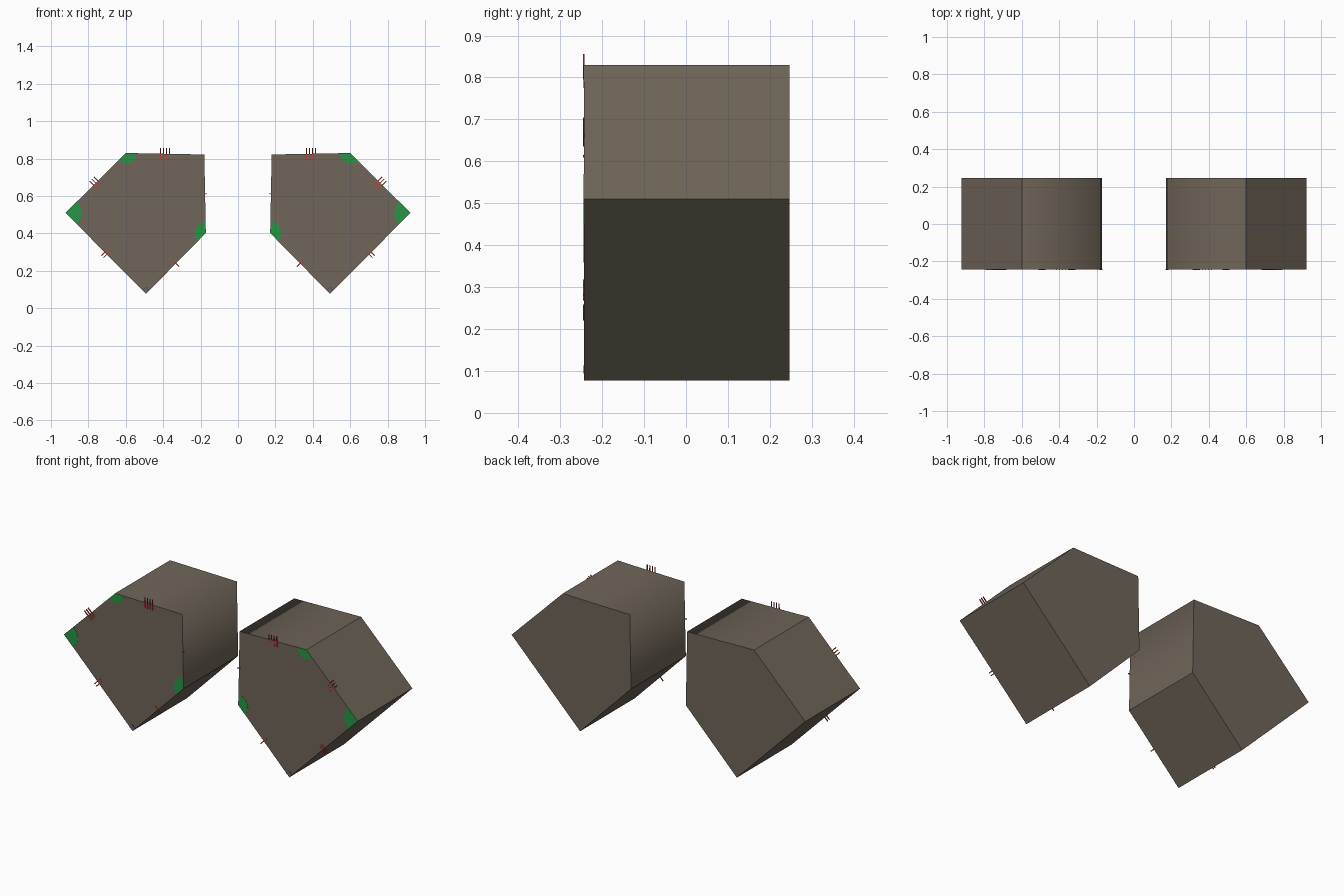
import bpy, bmesh, math
from mathutils import Vector

if "Cube" in bpy.data.objects:
    bpy.data.objects.remove(bpy.data.objects["Cube"])

# Corners of the left pentagon, front view (x, z)
A, E, D, C, B = [Vector(p) for p in
    ((-0.922, 0.51), (-0.60, 0.83), (-0.18, 0.822), (-0.172, 0.402), (-0.492, 0.077))]
FRONT, BACK = -0.243, 0.247


def material(name, color):
    m = bpy.data.materials.new(name)
    m.diffuse_color = (*color, 1)
    m.use_nodes = True
    m.node_tree.nodes["Principled BSDF"].inputs["Base Color"].default_value = m.diffuse_color
    return m


BROWN = material("brown", (0.16, 0.13, 0.10))
GREEN = material("green", (0.02, 0.30, 0.06))
RED = material("red", (0.60, 0.04, 0.04))
BLUE = material("blue", (0.08, 0.05, 0.40))


def extrude_outlines(name, outlines, y0, y1, side, mat, soft=None):
    """Prisms from xz outlines; side=-1 flips to the right half."""
    bm = bmesh.new()
    for pts in outlines:
        rings = [[bm.verts.new((p[0] * side, y, p[1])) for p in pts] for y in (y0, y1)]
        bm.faces.new(rings[0])
        bm.faces.new(rings[1][::-1])
        n = len(pts)
        for i in range(n):
            j = (i + 1) % n
            bm.faces.new((rings[0][j], rings[0][i], rings[1][i], rings[1][j]))
        if soft is not None:
            for f in bm.faces:
                f.smooth = True
            for e in bm.edges:
                e.smooth = set(e.verts) == {rings[0][soft], rings[1][soft]}
    bmesh.ops.recalc_face_normals(bm, faces=bm.faces)
    me = bpy.data.meshes.new(name)
    bm.to_mesh(me)
    bm.free()
    me.materials.append(mat)
    bpy.context.collection.objects.link(bpy.data.objects.new(name, me))


def stroke(p, q, w):
    d = (q - p).normalized()
    n = Vector((-d.y, d.x)) * w / 2
    return [p - n, q - n, q + n, p + n]


def ticks(p, q, count, length):
    """Short strokes across the middle of an edge."""
    d = (q - p).normalized()
    n = Vector((-d.y, d.x)) * length / 2
    mids = [(p + q) / 2 + d * 0.016 * (i - (count - 1) / 2) for i in range(count)]
    return [stroke(m - n, m + n, 0.005) for m in mids]


def sector(c, p, q, r, steps=8):
    """Pie slice filling the corner c between edges to p and q."""
    u, v = (p - c).normalized(), (q - c).normalized()
    total = math.acos(u.dot(v))
    arc = []
    for i in range(steps + 1):
        t = i / steps
        w = (u * math.sin((1 - t) * total) + v * math.sin(t * total)) / math.sin(total)
        arc.append(c + w * r)
    return [c] + arc


edge_ticks = (ticks(A, B, 2, 0.05) + ticks(A, E, 3, 0.06) + ticks(E, D, 4, 0.06)
              + ticks(B, C, 1, 0.05) + ticks(C, D, 1, 0.018))
corner_wedges = [sector(A, E, B, 0.085), sector(E, A, D, 0.055), sector(C, D, B, 0.06)]

# Small square mark at the bottom corner
u, v = (A - B).normalized() * 0.025, (C - B).normalized() * 0.025
corner_square = [stroke(B + u, B + u + v, 0.003), stroke(B + u + v, B + v, 0.003)]

for label, side in (("left", 1), ("right", -1)):
    extrude_outlines(label + "_pentagon_prism", [[A, E, D, C, B]], FRONT, BACK, side, BROWN, 2)
    extrude_outlines(label + "_angle_wedges", corner_wedges, FRONT - 0.001, FRONT + 0.001, side, GREEN)
    extrude_outlines(label + "_edge_ticks", edge_ticks, FRONT - 0.003, FRONT + 0.001, side, RED)
    extrude_outlines(label + "_right_angle_mark", corner_square, FRONT - 0.002, FRONT + 0.001, side, BLUE)
